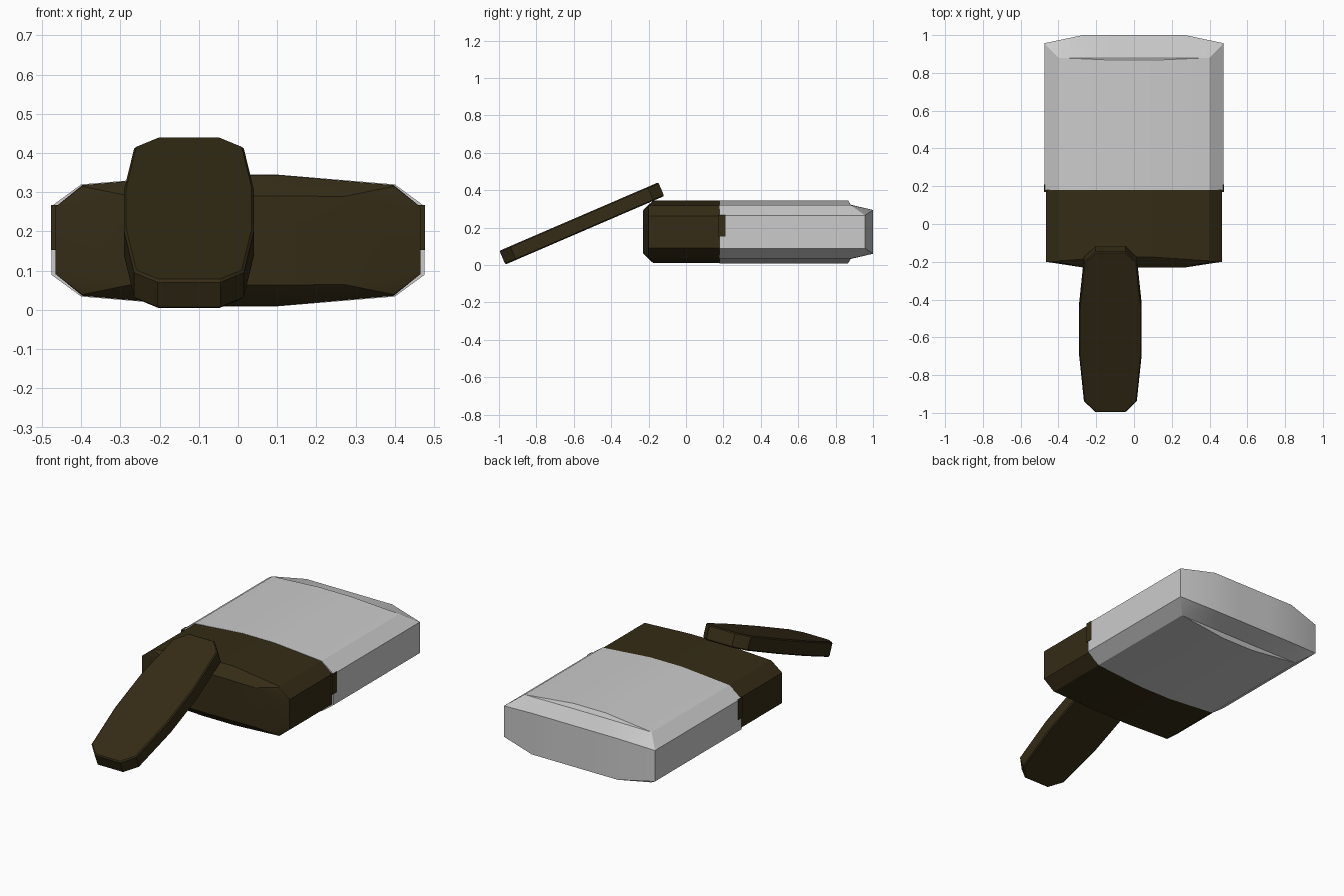
import bpy, bmesh, math
from mathutils import Matrix, Vector

if "Cube" in bpy.data.objects:
    bpy.data.objects.remove(bpy.data.objects["Cube"])

ZC = 0.177  # mid height of the body


def finish(name, bm, mat=None, angle=25):
    bmesh.ops.remove_doubles(bm, verts=bm.verts, dist=0.0005)
    bmesh.ops.recalc_face_normals(bm, faces=bm.faces)
    me = bpy.data.meshes.new(name)
    bm.to_mesh(me)
    bm.free()
    ob = bpy.data.objects.new(name, me)
    bpy.context.collection.objects.link(ob)
    if mat:
        me.materials.append(mat)
    bpy.ops.object.select_all(action='DESELECT')
    ob.select_set(True)
    bpy.context.view_layer.objects.active = ob
    bpy.ops.object.shade_smooth_by_angle(angle=math.radians(angle))
    return ob


def ring(quarter):
    """Mirror three (x, y, half height) points into a 12 point loop."""
    top = quarter + [(-x, y, z) for x, y, z in reversed(quarter)]
    return top + [(x, y, -z) for x, y, z in reversed(top)]


def shell(name, stations, mat=None):
    """Loft the stations, then close both ends in folded strips."""
    bm = bmesh.new()
    loops = [[bm.verts.new((x, y, ZC + z)) for x, y, z in ring(s)] for s in stations]
    for a, b in zip(loops, loops[1:]):
        for i in range(12):
            j = (i + 1) % 12
            bm.faces.new((a[i], a[j], b[j], b[i]))
    for lp in (loops[0], loops[-1]):
        for i in range(5):
            bm.faces.new((lp[(11 - i)], lp[i], lp[i + 1], lp[10 - i]))
    return finish(name, bm, mat)


brown = bpy.data.materials.new("dark_brown")
brown.diffuse_color = (0.035, 0.025, 0.008, 1)
brown.use_nodes = True
brown.node_tree.nodes["Principled BSDF"].inputs["Base Color"].default_value = brown.diffuse_color

# Grey container with a stepped, faceted far end
shell("container", [
    [(.475, .18, .088), (.4, .18, .143), (.1, .18, .168)],
    [(.475, .957, .088), (.4, .88, .143), (.1, .867, .168)],
    [(.475, .957, .088), (.4, .88, .143), (.1, .88, .145)],
    [(.475, .957, .088), (.27, 1.0, .117), (.1, 1.0, .117)],
])

# Brown collar
shell("collar", [
    [(.465, .185, .086), (.397, .185, .141), (.1, .185, .167)],
    [(.465, -.2, .086), (.397, -.195, .141), (.1, -.175, .167)],
    [(.465, -.2, .086), (.397, -.2, .138), (.1, -.2, .145)],
    [(.465, -.2, .086), (.27, -.23, .112), (.1, -.23, .114)],
], brown)

# Small side tabs of the collar overlapping the container
for side, label in ((1, "right"), (-1, "left")):
    bm = bmesh.new()
    bmesh.ops.create_cube(bm, size=1, matrix=Matrix.Translation((side * .465, .19, .21))
                          @ Matrix.Diagonal((.024, .04, .115, 1)))
    finish(label + "_tab", bm, brown)

# Tilted cap leaning on the collar
half = [(.08, -.4625), (.14, -.40), (.166, -.13), (.166, .13), (.14, .40), (.08, .4625)]
outline = half + [(-x, y) for x, y in reversed(half)]
bm = bmesh.new()
face = bm.faces.new([bm.verts.new((x, y, -.04)) for x, y in outline])
ext = bmesh.ops.extrude_face_region(bm, geom=[face])
bmesh.ops.translate(bm, vec=Vector((0, 0, .08)),
                    verts=[v for v in ext["geom"] if isinstance(v, bmesh.types.BMVert)])
rim = [e for e in bm.edges if abs(e.verts[0].co.z - e.verts[1].co.z) < 1e-5]
bmesh.ops.bevel(bm, geom=rim, offset=.006, segments=1, affect='EDGES')
bmesh.ops.transform(bm, verts=bm.verts, matrix=Matrix.Translation((-.125, -.557, .222))
                    @ Matrix.Rotation(math.radians(23.3), 4, 'X'))
finish("cap", bm, brown, 30)
